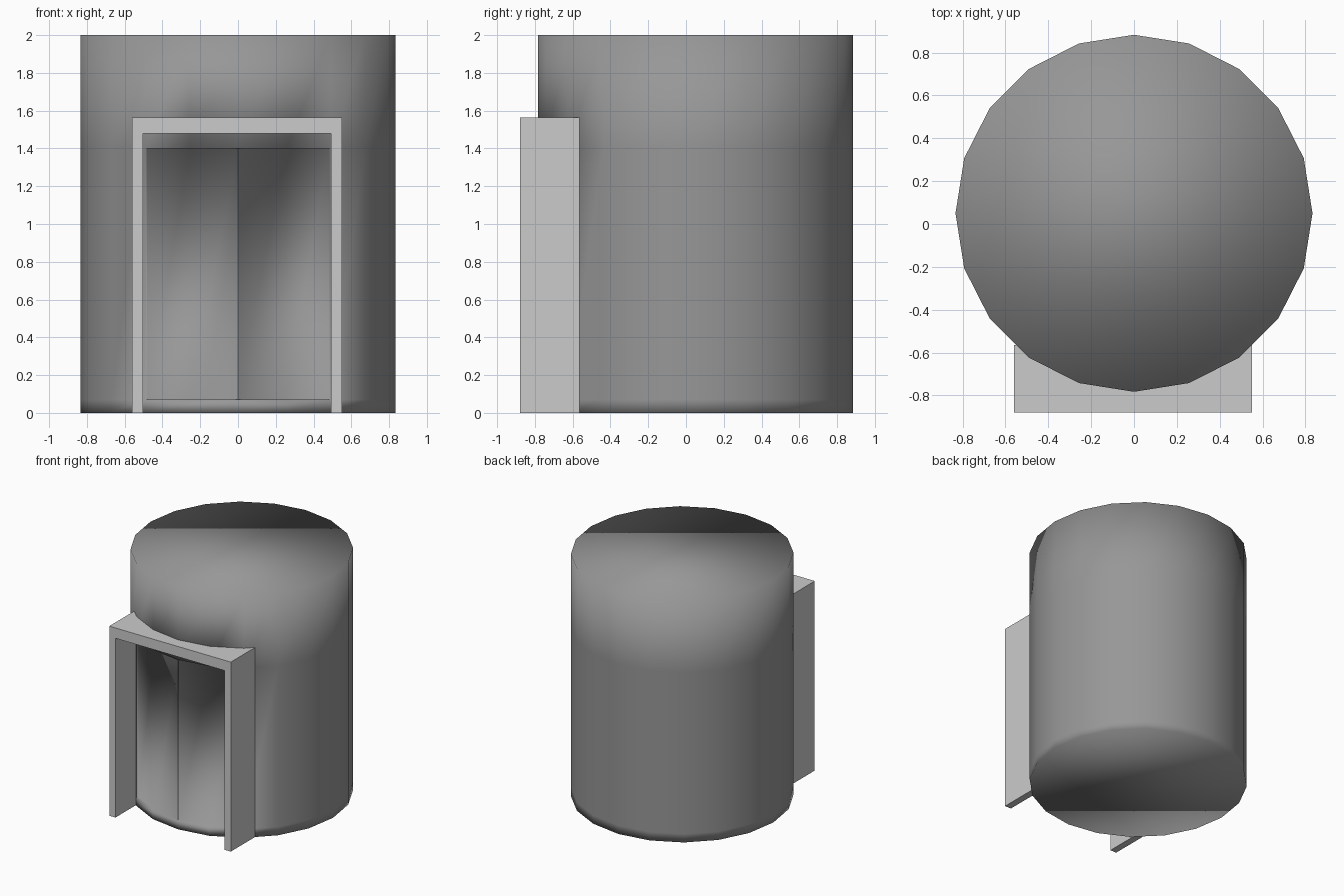
import bpy, bmesh, math

if "Cube" in bpy.data.objects:
    bpy.data.objects.remove(bpy.data.objects["Cube"])

SIDES, R, CY = 20, 0.833, 0.05
RECESS = 0.983


def make_object(name, bm):
    bmesh.ops.recalc_face_normals(bm, faces=bm.faces)
    mesh = bpy.data.meshes.new(name)
    bm.to_mesh(mesh)
    bm.free()
    obj = bpy.data.objects.new(name, mesh)
    bpy.context.collection.objects.link(obj)
    return obj


def ring(bm, radius, z):
    return [bm.verts.new((radius * math.cos(math.tau * i / SIDES),
                          CY + radius * math.sin(math.tau * i / SIDES), z))
            for i in range(SIDES)]


def lathe(bm, profile):
    rings = [ring(bm, r, z) for r, z in profile]
    for a, b in zip(rings, rings[1:]):
        for i in range(SIDES):
            j = (i + 1) % SIDES
            bm.faces.new((a[i], a[j], b[j], b[i]))
    bm.faces.new(rings[0][::-1])
    bm.faces.new(rings[-1])


# Cylindrical cabin with rows at the door sill and door head
bm = bmesh.new()
lathe(bm, [(R, 0), (R, 0.07), (R, 1.40), (R, 2)])
bmesh.ops.recalc_face_normals(bm, faces=bm.faces)

# Double doors: each leaf is two front facets pushed slightly inward
for side in (-1, 1):
    leaf = []
    for f in bm.faces:
        c = f.calc_center_median()
        if abs(c.z - 0.735) < 0.01 and c.y < -0.6 and 0.05 < c.x * side < 0.45:
            leaf.append(f)
    res = bmesh.ops.extrude_face_region(bm, geom=leaf)
    bmesh.ops.delete(bm, geom=[f for f in leaf if f.is_valid], context='FACES')
    for v in res['geom']:
        if isinstance(v, bmesh.types.BMVert):
            v.co.x = v.co.x * RECESS if abs(v.co.x) > 0.01 else side * 0.002
            v.co.y = CY + (v.co.y - CY) * RECESS
for f in bm.faces:
    f.smooth = True
cabin = make_object("cabin_with_doors", bm)
grey = bpy.data.materials.new("dark_grey")
grey.diffuse_color = (0.31, 0.31, 0.31, 1)
grey.use_nodes = True
grey.node_tree.nodes["Principled BSDF"].inputs["Base Color"].default_value = grey.diffuse_color
cabin.data.materials.append(grey)

# Door frame: upside-down U profile extruded toward the cabin
outline = [(-0.56, 0), (-0.56, 1.565), (0.55, 1.565), (0.55, 0),
           (0.492, 0), (0.492, 1.48), (-0.503, 1.48), (-0.503, 0)]
bm = bmesh.new()
face = bm.faces.new([bm.verts.new((x, -0.88, z)) for x, z in outline])
res = bmesh.ops.extrude_face_region(bm, geom=[face])
for g in res['geom']:
    if isinstance(g, bmesh.types.BMVert):
        g.co.y = -0.565
frame = make_object("door_frame", bm)

# Trim the frame to fit the curved wall
bm = bmesh.new()
lathe(bm, [(R - 0.002, -0.5), (R - 0.002, 2.5)])
cutter = make_object("frame_cutter", bm)
cutter.hide_render = True
mod = frame.modifiers.new("fit_to_wall", 'BOOLEAN')
mod.operation = 'DIFFERENCE'
mod.solver = 'EXACT'
mod.object = cutter
bpy.context.view_layer.objects.active = frame
bpy.ops.object.modifier_apply(modifier=mod.name)
bpy.data.objects.remove(cutter)
